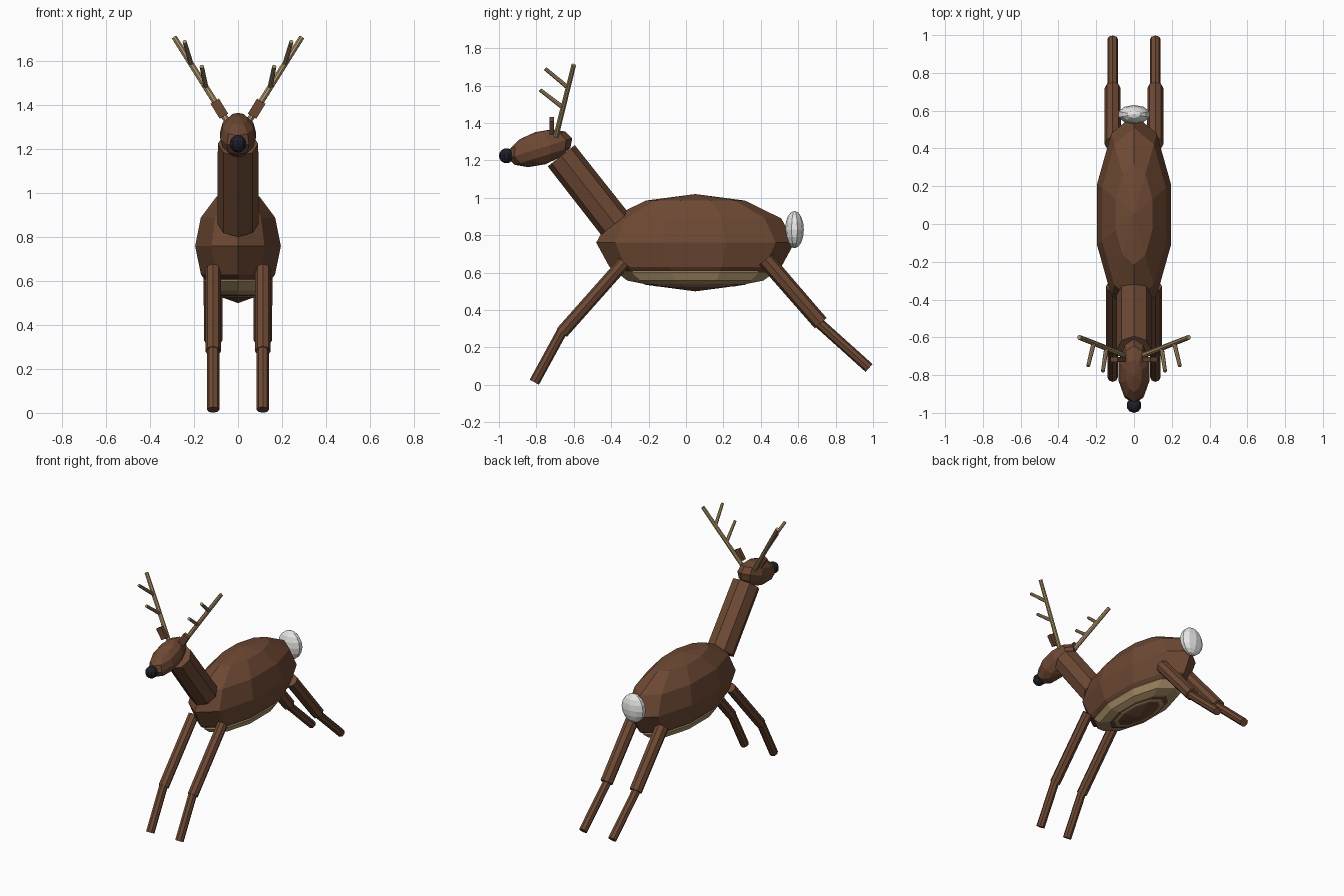
import bpy, bmesh
from mathutils import Vector, Matrix, Euler

if "Cube" in bpy.data.objects:
    bpy.data.objects.remove(bpy.data.objects["Cube"])


def material(name, rgb):
    m = bpy.data.materials.new(name)
    m.diffuse_color = (*rgb, 1)
    m.use_nodes = True
    m.node_tree.nodes["Principled BSDF"].inputs["Base Color"].default_value = m.diffuse_color
    return m


BROWN = material("brown coat", (0.155, 0.066, 0.034))
TAN = material("tan", (0.40, 0.28, 0.14))
WHITE = material("white", (0.80, 0.80, 0.78))
DARK = material("dark nose", (0.013, 0.013, 0.024))


def finish(name, bm, mat):
    me = bpy.data.meshes.new(name)
    bm.normal_update()
    bm.to_mesh(me)
    bm.free()
    me.materials.append(mat)
    ob = bpy.data.objects.new(name, me)
    bpy.context.collection.objects.link(ob)
    return ob


def ellipsoid(name, centre, radii, mat, seg=10, rings=6, tilt=0.0):
    bm = bmesh.new()
    bmesh.ops.create_uvsphere(bm, u_segments=seg, v_segments=rings, radius=1)
    bm.transform(Matrix.LocRotScale(Vector(centre), Euler((tilt, 0, 0)), Vector(radii)))
    return finish(name, bm, mat)


def rod(name, a, b, r1, r2, mat, seg=8):
    a, b = Vector(a), Vector(b)
    d = b - a
    bm = bmesh.new()
    bmesh.ops.create_cone(bm, cap_ends=True, segments=seg, radius1=r1, radius2=r2, depth=d.length)
    bm.transform(Matrix.LocRotScale((a + b) / 2, d.to_track_quat('Z', 'Y'), None))
    return finish(name, bm, mat)


# Body, belly patch and tail
ellipsoid("body", (0, 0.05, 0.76), (0.205, 0.53, 0.26), BROWN)
ellipsoid("belly", (0, 0.05, 0.60), (0.165, 0.42, 0.085), TAN)
ellipsoid("tail", (0, 0.58, 0.83), (0.087, 0.05, 0.10), WHITE, rings=8)

# Neck, head and nose
rod("neck", (0, -0.38, 0.86), (0, -0.667, 1.225), 0.094, 0.092, BROWN)
ellipsoid("head", (0, -0.78, 1.265), (0.085, 0.18, 0.09), BROWN, tilt=0.3)
ellipsoid("nose", (0, -0.96, 1.225), (0.04, 0.04, 0.04), DARK, seg=10, rings=8)

for s, side in ((-1, "left"), (1, "right")):
    # Ear
    bm = bmesh.new()
    bmesh.ops.create_cube(bm, size=1)
    bm.transform(Matrix.LocRotScale(Vector((s * 0.085, -0.717, 1.385)), Euler((0, s * 0.55, 0)),
                                    Vector((0.045, 0.025, 0.08))))
    finish("ear_" + side, bm, BROWN)

    # Antler beam with two forward tines
    base, tip = Vector((s * 0.05, -0.695, 1.33)), Vector((s * 0.29, -0.60, 1.71))
    rod("antler_beam_" + side, base, tip, 0.015, 0.013, TAN)
    for i, (t, end) in enumerate(((0.40, (s * 0.165, -0.78, 1.577)), (0.68, (s * 0.243, -0.752, 1.69)))):
        rod(f"antler_tine_{i + 1}_{side}", base.lerp(tip, t), end, 0.012, 0.010, TAN)

    # Legs in full stride
    x = s * 0.113
    rod("front_upper_leg_" + side, (x, -0.33, 0.655), (x, -0.663, 0.28), 0.035, 0.035, BROWN)
    rod("front_lower_leg_" + side, (x, -0.655, 0.30), (x, -0.811, 0.014), 0.028, 0.028, BROWN)
    rod("hind_upper_leg_" + side, (x, 0.425, 0.67), (x, 0.72, 0.33), 0.044, 0.042, BROWN)
    rod("hind_lower_leg_" + side, (x, 0.695, 0.345), (x, 0.979, 0.09), 0.028, 0.028, BROWN)
